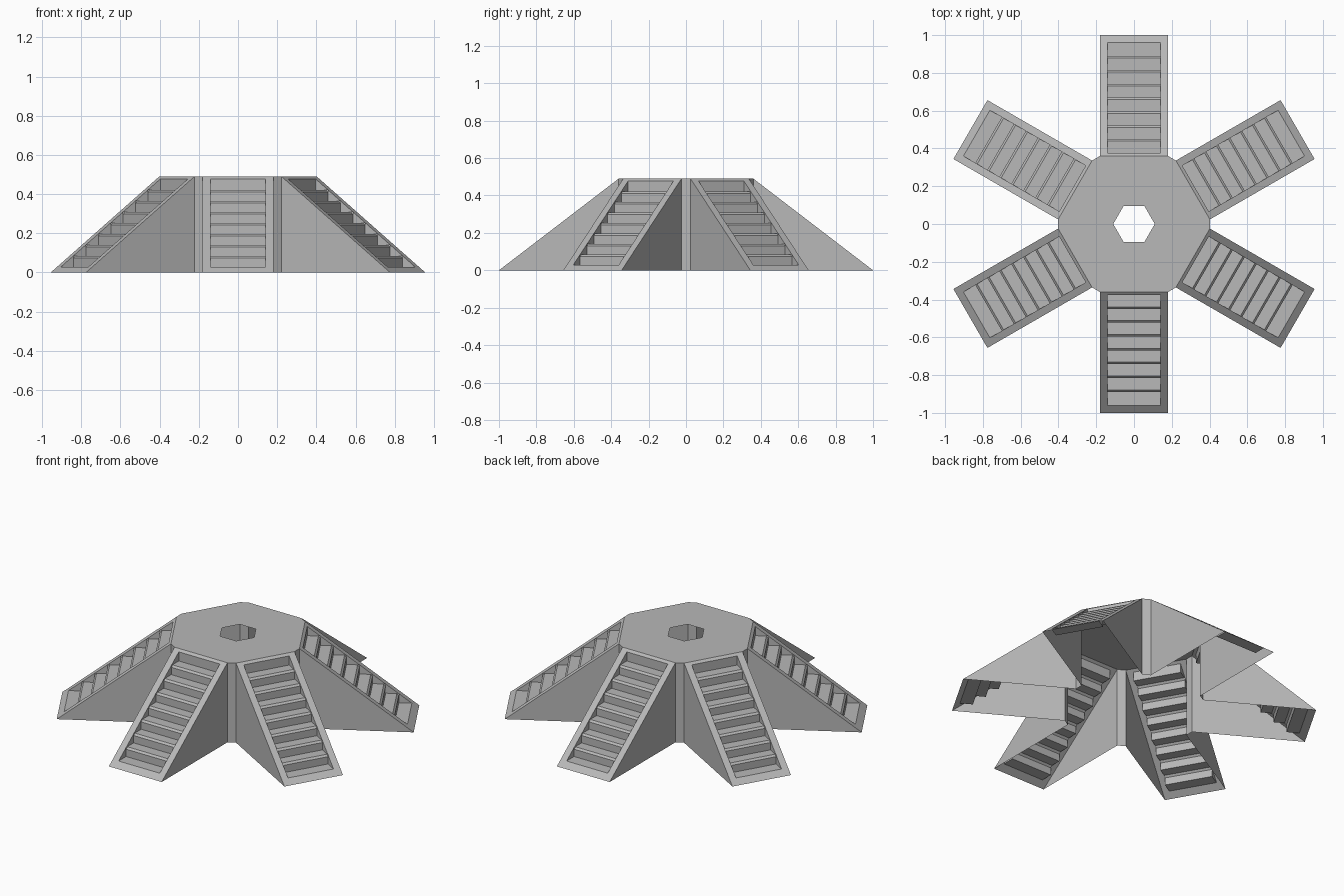
import bpy, bmesh
from math import cos, sin, pi
from mathutils import Matrix

if "Cube" in bpy.data.objects:
    bpy.data.objects.remove(bpy.data.objects["Cube"])

W, IN = 0.18, 0.14            # half width of ramp and of the stair recess
R0, R1, H = 0.36, 1.0, 0.49   # top radius, foot radius, height
RB, RT, STEPS = 0.962, 0.376, 8
HOLE = 0.11

grey = bpy.data.materials.new("dark_grey")
grey.diffuse_color = (0.48, 0.48, 0.48, 1)
grey.use_nodes = True
grey.node_tree.nodes["Principled BSDF"].inputs["Base Color"].default_value = grey.diffuse_color


def slope(r):
    return H * (R1 - r) / (R1 - R0)


def P(x, r):
    return (x, r, slope(r))


def make(name, faces, angle=0):
    bm = bmesh.new()
    for f in faces:
        bm.faces.new([bm.verts.new(p) for p in f])
    bmesh.ops.remove_doubles(bm, verts=bm.verts, dist=0.0005)
    bmesh.ops.recalc_face_normals(bm, faces=bm.faces)
    # the shell is open below, so make sure the outside faces up
    if sum(f.normal.z * f.calc_area() for f in bm.faces) < 0:
        bmesh.ops.reverse_faces(bm, faces=bm.faces)
    bmesh.ops.transform(bm, matrix=Matrix.Rotation(angle, 4, 'Z'), verts=bm.verts)
    me = bpy.data.meshes.new(name)
    bm.to_mesh(me)
    bm.free()
    me.materials.append(grey)
    ob = bpy.data.objects.new(name, me)
    bpy.context.collection.objects.link(ob)


# one ramp pointing along +y: frame and outer walls
ramp = [
    [P(-W, R1), P(W, R1), P(IN, RB), P(-IN, RB)],
    [P(-IN, RT), P(IN, RT), P(W, R0), P(-W, R0)],
]
for s in (-1, 1):
    ramp.append([P(s * W, R1), P(s * W, R0), P(s * IN, RT), P(s * IN, RB)])
    ramp.append([(s * W, R1, 0), (s * W, R0, 0), (s * W, R0, H)])

# recessed steps with worn edges, and a triangular cheek on each side
run = (RB - RT) / STEPS
c = 0.011
for i in range(STEPS):
    a, b = RB - i * run, RB - (i + 1) * run
    za, zb = slope(a), slope(b)
    prof = [(a - c if i else a, za), (b, za)]
    prof += [(b, zb - c), (b - c, zb)] if i < STEPS - 1 else [(b, zb)]
    for (r, z), (q, y) in zip(prof, prof[1:]):
        ramp.append([(-IN, r, z), (IN, r, z), (IN, q, y), (-IN, q, y)])
    for s in (-1, 1):
        ramp.append([(s * IN, a, za), (s * IN, b, za), (s * IN, b, zb)])


def edge(k, x, z):
    """Point at the inner end of ramp k."""
    t = k * pi / 3
    return (x * cos(t) - R0 * sin(t), x * sin(t) + R0 * cos(t), z)


def hex_pt(k):
    t = k * pi / 3
    return (HOLE * cos(t), HOLE * sin(t), H)


# top plate sectors around the hexagonal hole, and narrow corner walls
shell = []
for k in range(6):
    shell.append([hex_pt(k + 1), edge(k, W, H), edge(k, -W, H), hex_pt(k + 2)])
    shell.append([hex_pt(k + 1), edge(k - 1, -W, H), edge(k, W, H)])
    shell.append([edge(k, W, 0), edge(k - 1, -W, 0), edge(k - 1, -W, H), edge(k, W, H)])
    make(f"stair_ramp_{k + 1}", ramp, k * pi / 3)
make("top_plate_and_corner_walls", shell)
